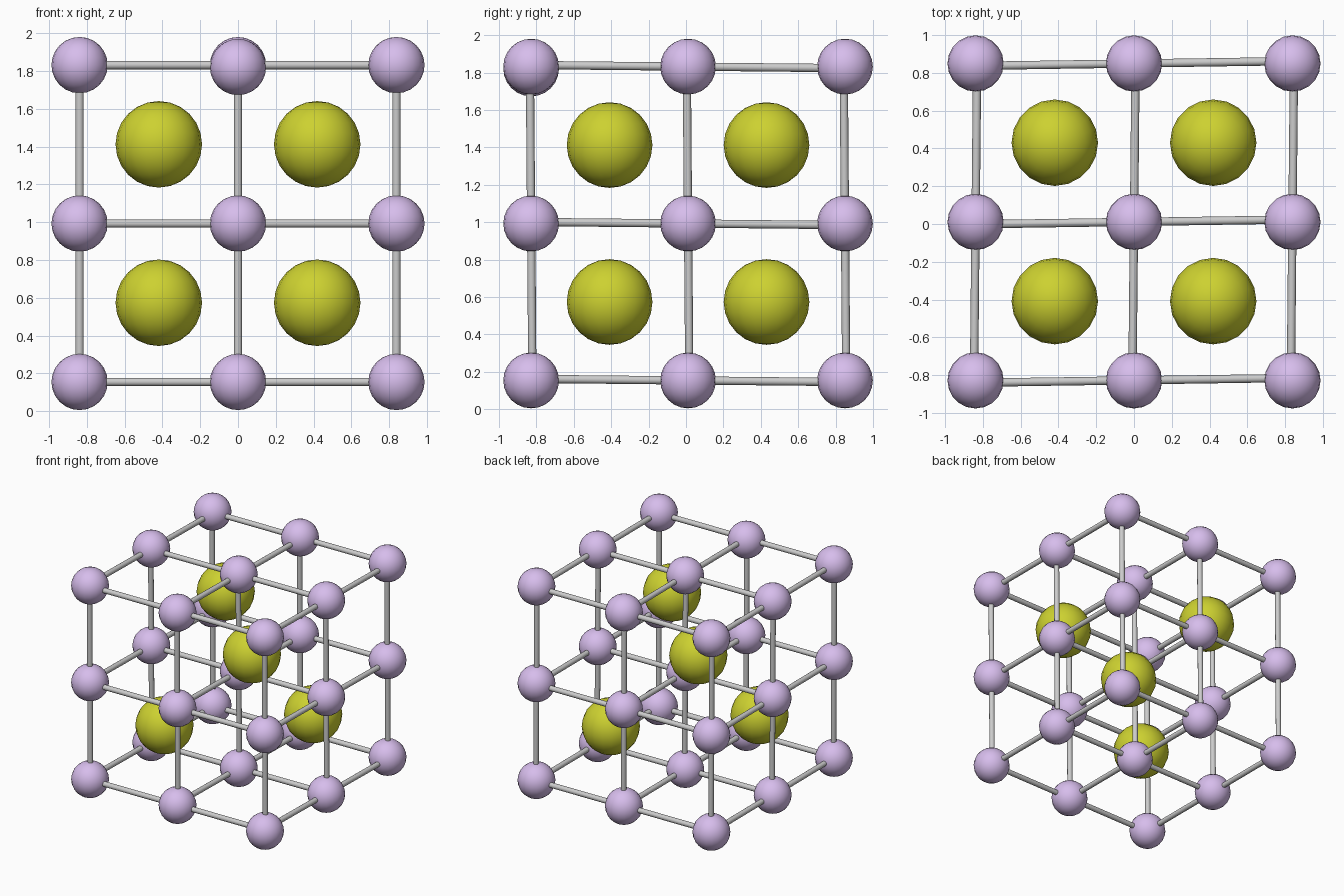
import bpy
from mathutils import Vector

if "Cube" in bpy.data.objects:
    bpy.data.objects.remove(bpy.data.objects["Cube"])

CENTRE = Vector((0, 0.011, 0.993))
STEP = 0.839


def material(name, rgb):
    m = bpy.data.materials.new(name)
    m.diffuse_color = (*rgb, 1)
    m.use_nodes = True
    m.node_tree.nodes["Principled BSDF"].inputs["Base Color"].default_value = m.diffuse_color
    return m


lilac = material("lilac", (0.68, 0.51, 0.84))
yellow = material("yellow", (0.61, 0.64, 0.03))


def ball(name, offset, radius, mat):
    bpy.ops.mesh.primitive_uv_sphere_add(segments=20, ring_count=12, radius=radius,
                                         location=CENTRE + Vector(offset) * STEP)
    ob = bpy.context.object
    ob.name = name
    ob.data.materials.append(mat)
    bpy.ops.object.shade_smooth()


def rod(name, mid, direction):
    # long thin bar running through three lattice balls, very slightly askew
    bpy.ops.mesh.primitive_cylinder_add(vertices=16, radius=0.022, depth=2 * STEP,
                                        location=CENTRE + Vector(mid) * STEP)
    ob = bpy.context.object
    ob.name = name
    ob.rotation_euler = Vector(direction).to_track_quat('Z', 'Y').to_euler()
    bpy.ops.object.shade_smooth_by_angle()


SPAN = (-1, 0, 1)

# small balls on every lattice node (one sits a touch low)
for x in SPAN:
    for y in SPAN:
        for z in SPAN:
            dz = -0.012 if (x, y, z) == (0, -1, 1) else 0
            ball("small_ion", (x, y, z + dz), 0.149, lilac)

# large balls in alternate cells
for x, y, z in ((1, -1, 1), (-1, 1, 1), (-1, -1, -1), (1, 1, -1)):
    ball("large_ion", (x / 2, y / 2, z / 2), 0.229, yellow)

# connecting rods along the three axes
for a in SPAN:
    for b in SPAN:
        rod("rod_x", (0, a, b), (1, 0.015, 0))
        rod("rod_y", (a, 0, b), (0.01, 1, -0.01))
        rod("rod_z", (a, b, 0), (0, -0.008, 1))
